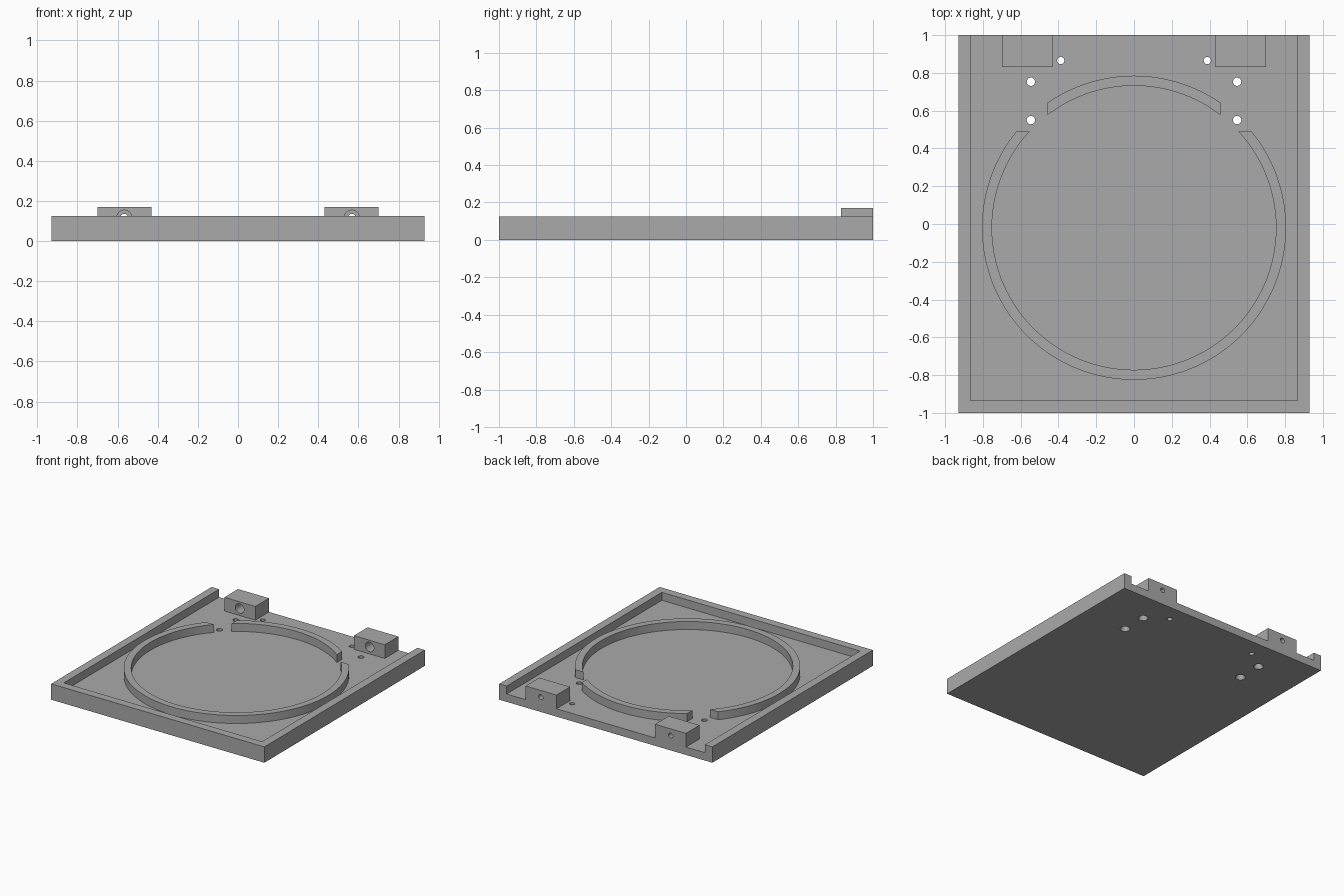
import bpy, bmesh
from math import asin, acos, pi, cos, sin
from mathutils import Matrix

if "Cube" in bpy.data.objects:
    bpy.data.objects.remove(bpy.data.objects["Cube"], do_unlink=True)

FLOOR, RIM, BLOCK_TOP = 0.062, 0.125, 0.17
RING_Y, R_OUT, R_IN = -0.02, 0.805, 0.752

grey = bpy.data.materials.new("plain grey")
grey.use_nodes = True
grey.diffuse_color = (0.4, 0.4, 0.4, 1)
grey.node_tree.nodes["Principled BSDF"].inputs["Base Color"].default_value = (0.4, 0.4, 0.4, 1)


def finish(name, bm):
    bmesh.ops.recalc_face_normals(bm, faces=bm.faces)
    mesh = bpy.data.meshes.new(name)
    bm.to_mesh(mesh)
    bm.free()
    mesh.materials.append(grey)
    obj = bpy.data.objects.new(name, mesh)
    bpy.context.collection.objects.link(obj)
    return obj


def prism(name, outline, z0, z1):
    bm = bmesh.new()
    face = bm.faces.new([bm.verts.new((x, y, z0)) for x, y in outline])
    top = bmesh.ops.extrude_face_region(bm, geom=[face])["geom"]
    verts = [v for v in top if isinstance(v, bmesh.types.BMVert)]
    bmesh.ops.translate(bm, verts=verts, vec=(0, 0, z1 - z0))
    return finish(name, bm)


def box(name, x0, x1, y0, y1, z0, z1):
    return prism(name, [(x0, y0), (x1, y0), (x1, y1), (x0, y1)], z0, z1)


def cylinder(name, centre, r_low, r_high, depth, along_y=False):
    bm = bmesh.new()
    turn = Matrix.Rotation(-pi / 2 if along_y else 0, 4, 'X')
    bmesh.ops.create_cone(bm, cap_ends=True, segments=32, radius1=r_low, radius2=r_high,
                          depth=depth, matrix=Matrix.Translation(centre) @ turn)
    return finish(name, bm)


def cut(obj, cutter):
    cutter.hide_render = True
    mod = obj.modifiers.new("cut", 'BOOLEAN')
    mod.operation, mod.solver, mod.object = 'DIFFERENCE', 'EXACT', cutter
    bpy.context.view_layer.objects.active = obj
    bpy.ops.object.modifier_apply(modifier=mod.name)
    bpy.data.objects.remove(cutter, do_unlink=True)


def arc(radius, start, end, steps):
    angles = [start + (end - start) * i / steps for i in range(steps + 1)]
    return [(radius * cos(a), RING_Y + radius * sin(a)) for a in angles]


def smooth(obj):
    bpy.ops.object.select_all(action='DESELECT')
    obj.select_set(True)
    bpy.context.view_layer.objects.active = obj
    bpy.ops.object.shade_smooth_by_angle(angle=0.5)


# Tray: shallow pan with three raised sides, open at the back
tray = box("tray", -0.93, 0.93, -1, 1, 0, RIM)
cut(tray, box("pocket", -0.865, 0.865, -0.935, 1.2, FLOOR, 0.3))

for side in (-1, 1):
    # Plain hole and two countersunk screw holes through the floor
    cut(tray, cylinder("pin_hole", (side * 0.388, 0.865, 0.03), 0.019, 0.019, 0.2))
    for y in (0.55, 0.753):
        cut(tray, cylinder("screw_hole", (side * 0.546, y, 0.03), 0.022, 0.022, 0.2))
        cut(tray, cylinder("countersink", (side * 0.546, y, 0.01), 0.042, 0.022, 0.04))

    # Rear mounting block with a counterbored hole running front to back
    block = box(("right" if side < 0 else "left") + "_block",
                side * 0.565 - 0.135, side * 0.565 + 0.135, 0.83, 1, FLOOR, BLOCK_TOP)
    cut(block, cylinder("bolt_hole", (side * 0.567, 0.9, 0.117), 0.019, 0.019, 0.4, True))
    cut(block, cylinder("counterbore", (side * 0.567, 0.83, 0.117), 0.037, 0.037, 0.2, True))
    smooth(block)
smooth(tray)

# Large ring wall, its two ends trimmed flat across
a_out, a_in = (asin((0.49 - RING_Y) / r) for r in (R_OUT, R_IN))
ring = prism("ring_wall", arc(R_OUT, pi - a_out, 2 * pi + a_out, 96)
             + arc(R_IN, 2 * pi + a_in, pi - a_in, 96), FLOOR, RIM)
smooth(ring)

# Rear ring segment, its two ends trimmed lengthwise
b_out, b_in = (acos(0.459 / r) for r in (R_OUT, R_IN))
rear = prism("rear_ring_segment", arc(R_OUT, b_out, pi - b_out, 32)
             + arc(R_IN, pi - b_in, b_in, 32), FLOOR, RIM)
smooth(rear)
